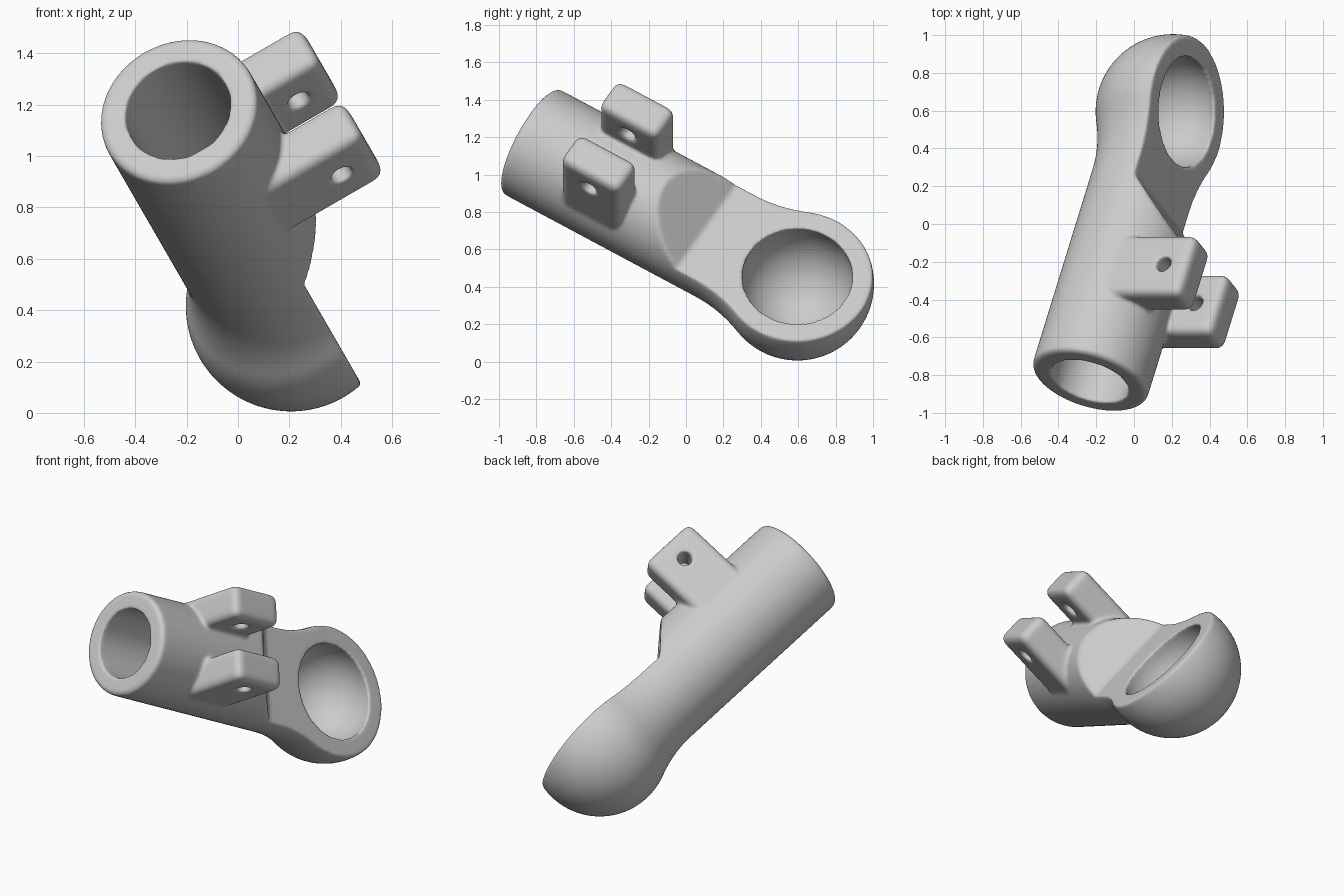
import bpy, bmesh, math
from mathutils import Matrix, Vector

cube = bpy.data.objects.get("Cube")
if cube:
    bpy.data.objects.remove(cube)

# Part sizes, in a frame with the tube along x and the clamp ears along z
TUBE_R, BORE_R, BORE_END = 0.317, 0.21, 0.8
CUP_X, CUP_R, SOCKET_R, RIM_Z = 1.68, 0.41, 0.304, 0.086
FILLET, EDGE = 0.8, 0.025
EAR_X, EAR_Y, EAR_TOP, PIN_Z, PIN_R = 0.553, 0.195, 0.575, 0.427, 0.043


def make_object(name, bm):
    bmesh.ops.recalc_face_normals(bm, faces=bm.faces)
    mesh = bpy.data.meshes.new(name)
    bm.to_mesh(mesh)
    bm.free()
    obj = bpy.data.objects.new(name, mesh)
    bpy.context.collection.objects.link(obj)
    return obj


def arc(cx, cy, r, start, end, steps):
    angles = [start + (end - start) * i / steps for i in range(steps + 1)]
    return [(cx + r * math.cos(a), cy + r * math.sin(a)) for a in angles]


def lathe(name, profile):
    bm = bmesh.new()
    verts = [bm.verts.new((x, 0, r)) for x, r in profile]
    edges = [bm.edges.new(pair) for pair in zip(verts, verts[1:])]
    bmesh.ops.spin(bm, geom=verts + edges, cent=(0, 0, 0), axis=(1, 0, 0),
                   angle=math.tau, steps=96)
    bmesh.ops.remove_doubles(bm, verts=bm.verts, dist=1e-4)
    return make_object(name, bm)


def rod(name, radius, length, centre, axis):
    bm = bmesh.new()
    turn = Vector((0, 0, 1)).rotation_difference(Vector(axis)).to_matrix().to_4x4()
    bmesh.ops.create_cone(bm, cap_ends=True, segments=64, radius1=radius,
                          radius2=radius, depth=length,
                          matrix=Matrix.Translation(centre) @ turn)
    return make_object(name, bm)


def apply_modifier(obj, kind, **settings):
    mod = obj.modifiers.new(kind.title(), kind)
    for key, value in settings.items():
        setattr(mod, key, value)
    bpy.context.view_layer.objects.active = obj
    bpy.ops.object.modifier_apply(modifier=mod.name)


def combine(target, tool, operation):
    tool.hide_render = True
    apply_modifier(target, 'BOOLEAN', object=tool, operation=operation, solver='EXACT')
    bpy.data.objects.remove(tool)


# Tube flowing through a filleted neck into the ball-shaped cup
reach = math.sqrt((CUP_R + FILLET) ** 2 - (TUBE_R + FILLET) ** 2)
meet = math.atan2(TUBE_R + FILLET, -reach)
profile = [(0, 0)]
profile += arc(EDGE, TUBE_R - EDGE, EDGE, math.pi, math.pi / 2, 5)
profile += arc(CUP_X - reach, TUBE_R + FILLET, FILLET, -math.pi / 2, meet - math.pi, 16)
profile += arc(CUP_X, 0, CUP_R, meet, 0, 40)[1:-1]
profile += [(CUP_X + CUP_R, 0)]
body = lathe("socket_arm", profile)

# Flat rim and slanted shoulder
bm = bmesh.new()
outline = [(0.83, 0.335), (1.11, RIM_Z), (2.5, RIM_Z), (2.5, 0.8), (0.83, 0.8)]
face = bm.faces.new([bm.verts.new((x, -0.7, z)) for x, z in outline])
side = bmesh.ops.extrude_face_region(bm, geom=[face])
moved = [v for v in side["geom"] if isinstance(v, bmesh.types.BMVert)]
bmesh.ops.translate(bm, verts=moved, vec=(0, 1.4, 0))
combine(body, make_object("rim_cutter", bm), 'DIFFERENCE')

# Pair of rounded clamp ears
for sign in (-1, 1):
    bm = bmesh.new()
    bmesh.ops.create_cube(bm, size=1, matrix=Matrix.Translation(
        (EAR_X, sign * EAR_Y, EAR_TOP / 2)) @ Matrix.Diagonal((0.37, 0.2, EAR_TOP, 1)))
    bmesh.ops.bevel(bm, geom=bm.edges[:], offset=0.045, segments=5,
                    profile=0.5, affect='EDGES')
    combine(body, make_object("clamp_ear", bm), 'UNION')

# Tube bore, pin hole and round socket
combine(body, rod("bore_cutter", BORE_R, BORE_END + 0.2,
                  (BORE_END / 2 - 0.1, 0, 0), (1, 0, 0)), 'DIFFERENCE')
combine(body, rod("pin_cutter", PIN_R, 1, (EAR_X, 0, PIN_Z), (0, 1, 0)), 'DIFFERENCE')
bm = bmesh.new()
bmesh.ops.create_uvsphere(bm, u_segments=64, v_segments=40, radius=SOCKET_R,
                          matrix=Matrix.Translation((CUP_X, 0, 0)))
combine(body, make_object("socket_cutter", bm), 'DIFFERENCE')

# Even surface with softened edges
apply_modifier(body, 'REMESH', mode='VOXEL', voxel_size=0.0105)
apply_modifier(body, 'SMOOTH', factor=0.5, iterations=10)

# Tilt into the final pose
tilt = math.radians(31.7)
down = Vector((0.5, 0, -0.866))
along = math.cos(tilt) * Vector((0, 1, 0)) + math.sin(tilt) * down
across = math.sin(tilt) * Vector((0, 1, 0)) - math.cos(tilt) * down
pose = Matrix((along, across, along.cross(across))).transposed().to_4x4()
body.data.transform(Matrix.Translation((-0.235, -0.834, 1.18)) @ pose)

# Plain grey finish
grey = bpy.data.materials.new("grey")
grey.use_nodes = True
colour = (0.6, 0.6, 0.6, 1)
grey.diffuse_color = colour
grey.node_tree.nodes["Principled BSDF"].inputs["Base Color"].default_value = colour
body.data.materials.clear()
body.data.materials.append(grey)
for poly in body.data.polygons:
    poly.use_smooth = True
    poly.material_index = 0
